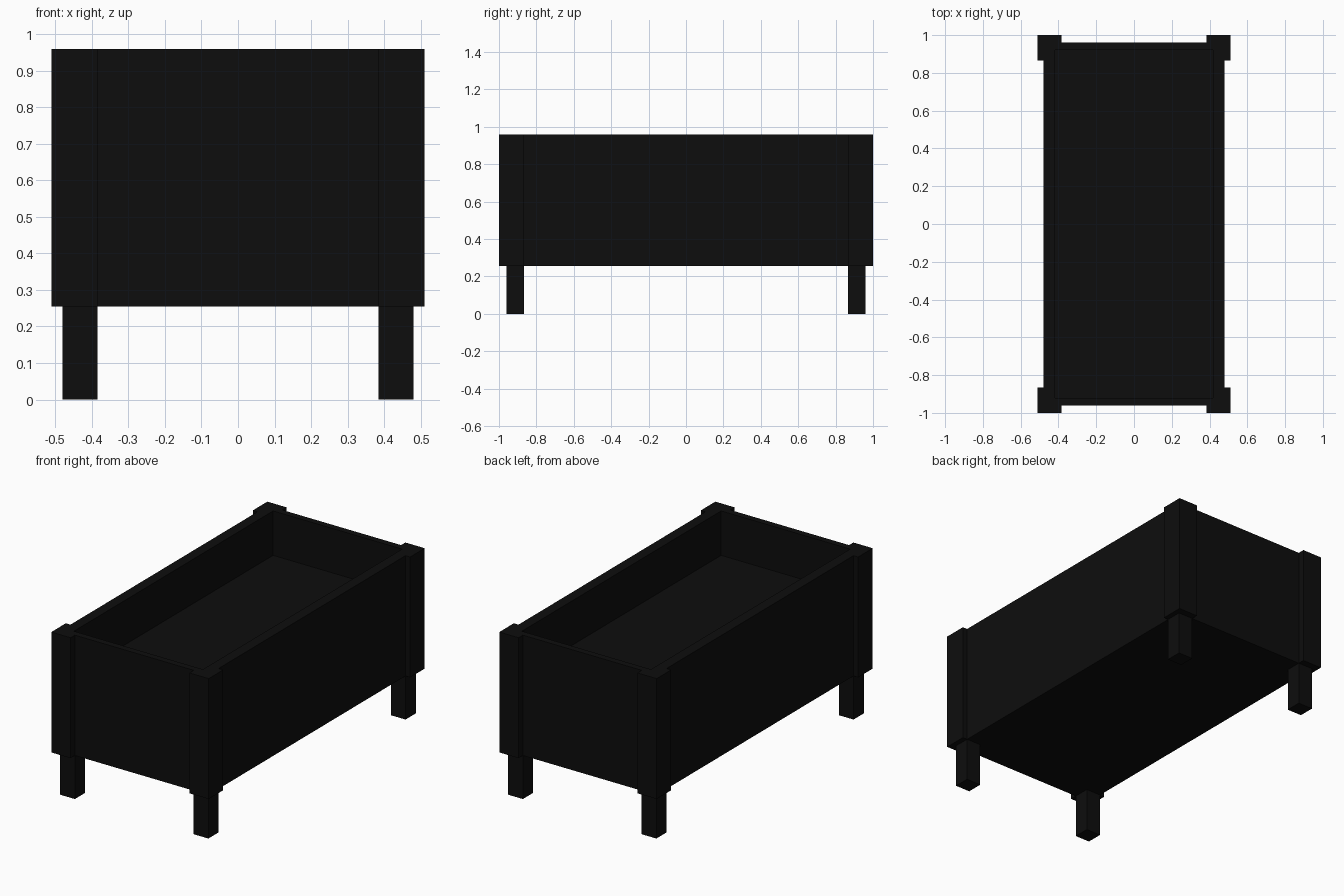
import bpy

if "Cube" in bpy.data.objects:
    bpy.data.objects.remove(bpy.data.objects["Cube"])

black = bpy.data.materials.new("black_paint")
black.diffuse_color = (0.004, 0.004, 0.004, 1)
black.use_nodes = True
black.node_tree.nodes["Principled BSDF"].inputs["Base Color"].default_value = black.diffuse_color


def box(name, x, y, z):
    """Box from (min, max) ranges on each axis."""
    bpy.ops.mesh.primitive_cube_add(size=1)
    o = bpy.context.object
    o.name = name
    r = (x, y, z)
    o.location = [(a + b) / 2 for a, b in r]
    o.scale = [abs(b - a) for a, b in r]
    bpy.ops.object.transform_apply(location=True, rotation=False, scale=True)
    o.data.materials.append(black)
    return o


BOTTOM, SOIL, TOP = 0.255, 0.70, 0.96
XI, XW, XO = 0.418, 0.48, 0.51     # inner wall, outer wall, outer trim
YI, YW, YO = 0.922, 0.96, 1.00
XL, YL = 0.385, 0.865              # inner edge of legs and trim

# Walls
for s, side in ((-1, "left"), (1, "right")):
    box(side + "_wall", (s * XI, s * XW), (-YW, YW), (BOTTOM, TOP))
for s, side in ((-1, "front"), (1, "back")):
    box(side + "_wall", (-XI, XI), (s * YI, s * YW), (BOTTOM, TOP))

# Filled bed and base
box("soil_bed", (-XI, XI), (-YI, YI), (BOTTOM, SOIL))

# Legs and L-shaped corner trim
for sx, h in ((-1, "left"), (1, "right")):
    for sy, d in ((-1, "front"), (1, "back")):
        n = d + "_" + h
        box(n + "_leg", (sx * XL, sx * XW), (sy * YL, sy * YW), (0, BOTTOM))
        box(n + "_side_trim", (sx * XW, sx * XO), (sy * YL, sy * YW), (BOTTOM, TOP))
        box(n + "_end_trim", (sx * XL, sx * XO), (sy * YW, sy * YO), (BOTTOM, TOP))
